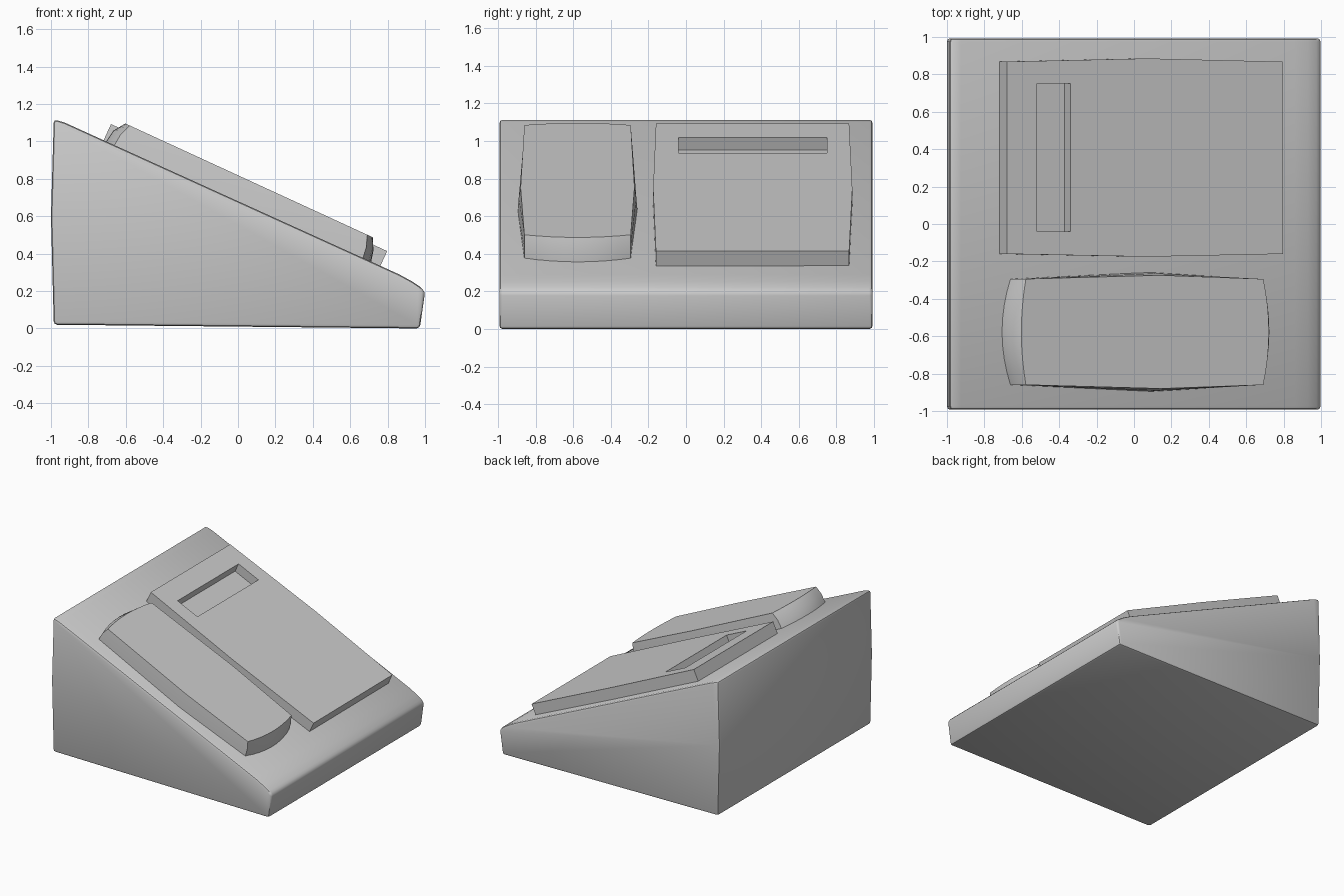
import bpy, bmesh, math
from mathutils import Matrix

if "Cube" in bpy.data.objects:
    bpy.data.objects.remove(bpy.data.objects["Cube"])

# Frame lying on the sloping top: u runs down the slope, v = y, w = outward normal
SLOPE = Matrix.Translation((0, 0, 0.678)) @ Matrix.Rotation(math.radians(24.7), 4, 'Y')


def loft(name, rings, matrix=Matrix()):
    """Solid joining equal-length rings of 3D points, capped at both ends."""
    bm = bmesh.new()
    loops = [[bm.verts.new(matrix @ Matrix.Translation(p).to_translation()) for p in r] for r in rings]
    n = len(loops[0])
    for a, b in zip(loops, loops[1:]):
        for i in range(n):
            j = (i + 1) % n
            bm.faces.new((a[i], a[j], b[j], b[i]))
    bm.faces.new(loops[0])
    bm.faces.new(loops[-1])
    bmesh.ops.recalc_face_normals(bm, faces=bm.faces)
    mesh = bpy.data.meshes.new(name)
    bm.to_mesh(mesh)
    bm.free()
    obj = bpy.data.objects.new(name, mesh)
    bpy.context.collection.objects.link(obj)
    return obj


def apply_and_smooth(obj, angle):
    bpy.ops.object.select_all(action='DESELECT')
    obj.select_set(True)
    bpy.context.view_layer.objects.active = obj
    for m in list(obj.modifiers):
        bpy.ops.object.modifier_apply(modifier=m.name)
    bpy.ops.object.shade_smooth_by_angle(angle=math.radians(angle))


# Wedge body with a rounded front lip and slightly bowed back
profile = [(-0.985, 0.02), (0.972, 0.0), (1.0, 0.195), (0.975, 0.222), (0.93, 0.252),
           (0.86, 0.29), (-0.925, 1.1), (-0.985, 1.118), (-1.0, 0.6)]
body = loft("phone_body", [[(x, y, z) for x, z in profile] for y in (-0.993, 0.993)])
bevel = body.modifiers.new("soft_edges", 'BEVEL')
bevel.width = 0.018
bevel.segments = 2
bevel.limit_method = 'ANGLE'
bevel.angle_limit = math.radians(35)
apply_and_smooth(body, 40)

# Raised keypad panel, sides bowed out a little
outline = [(-0.79, -0.16), (0.04, -0.175), (0.835, -0.16),
           (0.83, 0.868), (0.04, 0.885), (-0.79, 0.868)]
panel = loft("keypad_panel", [[(u, v, w) for u, v in outline] for w in (-0.005, 0.093)], SLOPE)

# Display recess cut into the panel
slot = [(-0.615, -0.04), (-0.417, -0.04), (-0.417, 0.75), (-0.615, 0.75)]
cutter = loft("recess_cutter", [[(u, v, w) for u, v in slot] for w in (0.018, 0.2)], SLOPE)
cutter.hide_render = True
cut = panel.modifiers.new("display_recess", 'BOOLEAN')
cut.operation = 'DIFFERENCE'
cut.solver = 'EXACT'
cut.object = cutter
apply_and_smooth(panel, 20)
bpy.data.objects.remove(cutter)


# Handset: curved ends, sides widest at the middle
def handset_ring(w, back, back_bow, front, front_bow, half, side_bow):
    mid = -0.577
    steps = [-1 + i / 4 for i in range(9)]
    arc = lambda t: 1 - t * t
    ring = [(front + front_bow * arc(t), mid + half * t, w) for t in steps]
    ring.append((0.1, mid + half + side_bow, w))
    ring += [(back - back_bow * arc(t), mid - half * t, w) for t in steps]
    ring.append((0.1, mid - half - side_bow, w))
    return ring


handset = loft("handset", [
    handset_ring(-0.01, -0.727, 0.05, 0.735, 0.05, 0.283, 0.036),
    handset_ring(0.065, -0.72, 0.045, 0.725, 0.042, 0.283, 0.03),
    handset_ring(0.128, -0.695, 0.027, 0.702, 0.033, 0.283, 0.02)], SLOPE)
apply_and_smooth(handset, 30)
